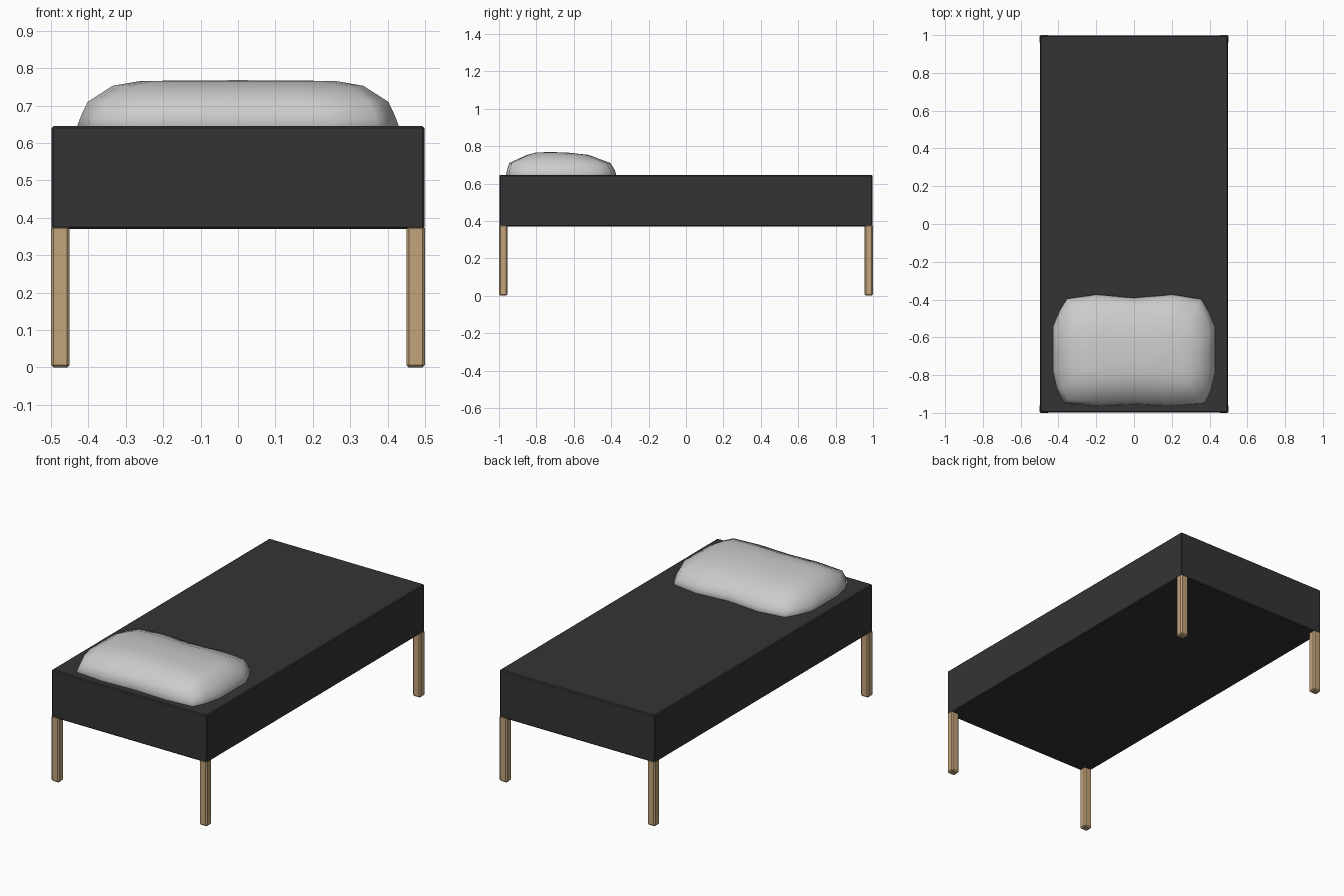
import bpy
import bmesh

if "Cube" in bpy.data.objects:
    bpy.data.objects.remove(bpy.data.objects["Cube"])


def material(name, rgb):
    m = bpy.data.materials.new(name)
    m.diffuse_color = (*rgb, 1)
    m.use_nodes = True
    m.node_tree.nodes["Principled BSDF"].inputs["Base Color"].default_value = m.diffuse_color
    return m


def box(name, lo, hi, bevel, mat):
    # Bevelled box between two opposite corners
    bm = bmesh.new()
    bmesh.ops.create_cube(bm, size=1)
    for v in bm.verts:
        v.co = [(a + b) / 2 + c * (b - a) for a, b, c in zip(lo, hi, v.co)]
    bmesh.ops.bevel(bm, geom=bm.edges[:], offset=bevel, segments=1,
                    affect='EDGES', profile=0.5)
    me = bpy.data.meshes.new(name)
    bm.to_mesh(me)
    bm.free()
    me.materials.append(mat)
    ob = bpy.data.objects.new(name, me)
    bpy.context.collection.objects.link(ob)
    return ob


dark = material("dark_fabric", (0.034, 0.034, 0.034))
wood = material("light_wood", (0.54, 0.37, 0.195))

# Mattress block
box("mattress", (-0.498, -0.998, 0.37), (0.498, 0.998, 0.645), 0.005, dark)

# Four square legs, flush with the corners
for sy, end in ((-1, "front"), (1, "back")):
    for sx, side in ((-1, "left"), (1, "right")):
        xs = sorted((sx * 0.45, sx * 0.5))
        ys = sorted((sy * 0.955, sy * 1.0))
        box(f"{end}_{side}_leg", (xs[0], ys[0], 0), (xs[1], ys[1], 0.379), 0.007, wood)

# Pillow: one soft outline lofted through shrinking rings
half = [(0, -0.97), (0.47, -1), (0.87, -0.95), (0.95, -0.7), (1, -0.38), (1, 0.0),
        (1, 0.42), (0.92, 0.7), (0.83, 0.92), (0.47, 1), (0, 0.94)]
outline = half + [(-x, y) for x, y in half[-2:0:-1]]
# z, half width, front y, back y
rings = [(0.60, 0.41, -0.94, -0.40), (0.645, 0.43, -0.962, -0.373),
         (0.672, 0.42, -0.957, -0.38), (0.71, 0.402, -0.945, -0.405),
         (0.753, 0.335, -0.85, -0.52), (0.766, 0.26, -0.80, -0.64)]
bm = bmesh.new()
loops = []
for z, w, y0, y1 in rings:
    loops.append([bm.verts.new((x * w, (y0 + y1) / 2 + y * (y1 - y0) / 2, z))
                  for x, y in outline])
n = len(outline)
for a, b in zip(loops, loops[1:]):
    for i in range(n):
        j = (i + 1) % n
        bm.faces.new((a[i], a[j], b[j], b[i]))
bm.faces.new(loops[0][::-1])
crown = bm.verts.new((0, -0.73, 0.768))
for i in range(n):
    bm.faces.new((loops[-1][i], loops[-1][(i + 1) % n], crown))
bmesh.ops.recalc_face_normals(bm, faces=bm.faces[:])
for f in bm.faces:
    f.smooth = True
me = bpy.data.meshes.new("pillow")
bm.to_mesh(me)
bm.free()
pillow = bpy.data.objects.new("pillow", me)
bpy.context.collection.objects.link(pillow)
